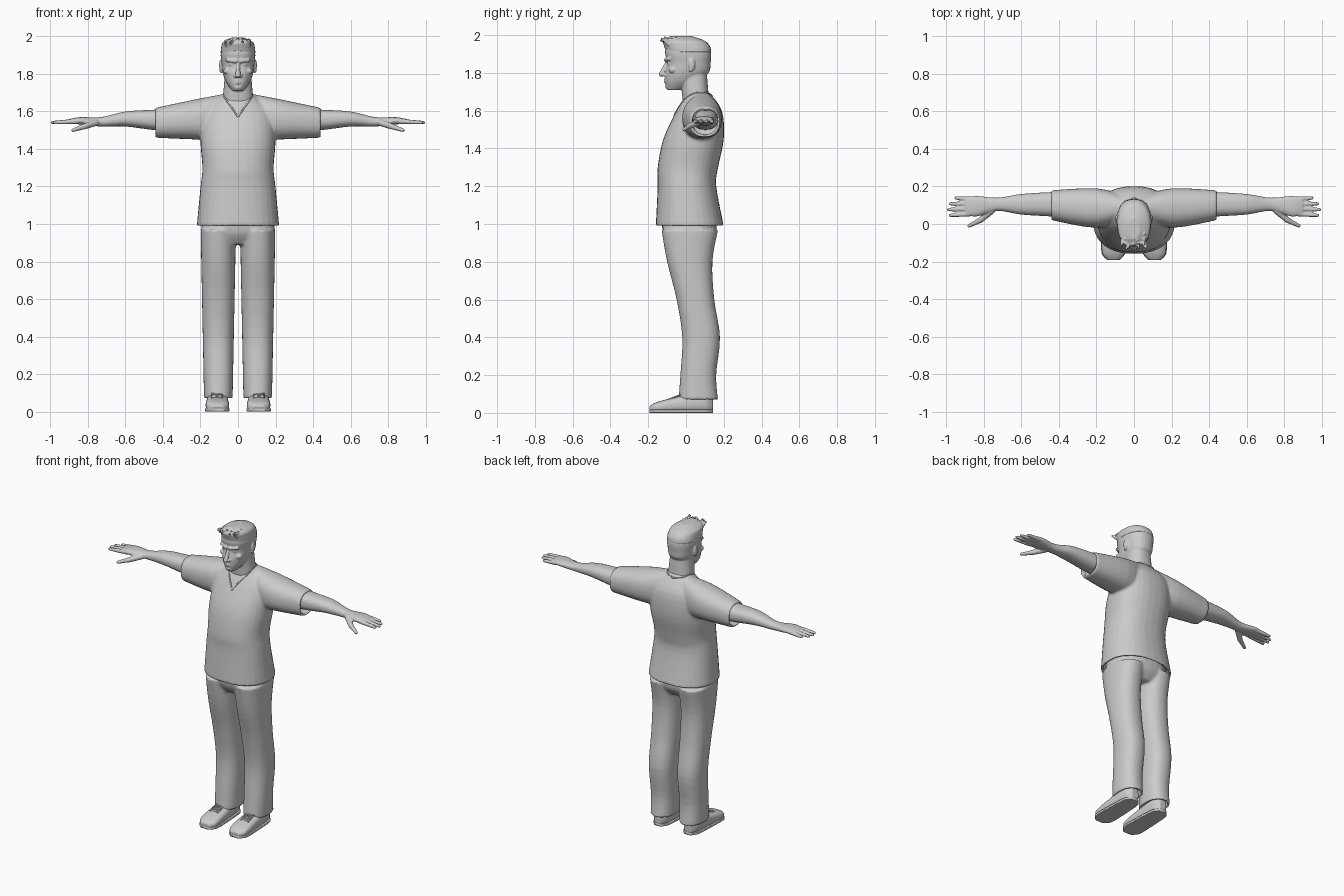
import bpy, bmesh, math, random
from mathutils import Vector, Matrix

random.seed(4)
cube = bpy.data.objects.get("Cube")
if cube:
    bpy.data.objects.remove(cube)

colour = (.6, .6, .6, 1)
grey = bpy.data.materials.new("plain grey")
grey.use_nodes = True
grey.diffuse_color = colour
grey.node_tree.nodes["Principled BSDF"].inputs["Base Color"].default_value = colour


def spline(points, steps=4):
    """Smooth Catmull-Rom path through points of any dimension."""
    points = [Vector(p) for p in points]
    points = [points[0]] + points + [points[-1]]
    result = []
    for before, start, end, after in zip(points, points[1:], points[2:], points[3:]):
        leave, arrive = (end - before) / 2, (after - start) / 2
        for step in range(steps):
            t = step / steps
            ease = t * t * (3 - 2 * t)
            result.append(start + (end - start) * ease + leave * (t * (1 - t) ** 2)
                          - arrive * (t * t * (1 - t)))
    return result + [points[-1]]


def loft(bm, axis, rings, side=1, power=2.3, hollow=0, count=32):
    """Rings are (position, a0, a1, b0, b1); hollow recesses the first end."""
    rings = spline(rings)
    if hollow:
        wall = .014
        position, a0, a1, b0, b1 = rings[0]
        inner = (a0 + wall, a1 - wall, b0 + wall, b1 - wall)
        rings = [(position + hollow, *inner), (position, *inner)] + rings
    loops = []
    for position, a0, a1, b0, b1 in rings:
        loop = []
        for i in range(count):
            angle = math.tau * i / count
            c, s = math.cos(angle), math.sin(angle)
            u = math.copysign(abs(c) ** (2 / power), c)
            v = math.copysign(abs(s) ** (2 / power), s)
            a = (a0 + a1 + (a1 - a0) * u) / 2
            b = (b0 + b1 + (b1 - b0) * v) / 2
            x, y, z = {"x": (position, a, b), "y": (a, position, b), "z": (a, b, position)}[axis]
            loop.append(bm.verts.new((x * side, y, z)))
        loops.append(loop)
    for lower, upper in zip(loops, loops[1:]):
        for i in range(count):
            bm.faces.new((lower[i - 1], lower[i], upper[i], upper[i - 1]))
    bm.faces.new(loops[0])
    bm.faces.new(loops[-1])


def centred(rows):
    """Turns (height, half width, front, back) into rings."""
    return [(height, -width, width, front, back) for height, width, front, back in rows]


def ball(bm, centre, radii, side=1):
    x, y, z = centre
    matrix = Matrix.Translation((x * side, y, z)) @ Matrix.Diagonal((*radii, 1))
    bmesh.ops.create_uvsphere(bm, u_segments=16, v_segments=10, radius=1, matrix=matrix)


def capsule(bm, start, end, radius, end_radius, side=1):
    start, end = [Vector((x * side, y, z)) for x, y, z in (start, end)]
    along = end - start
    turn = along.to_track_quat("Z", "Y").to_matrix().to_4x4()
    bmesh.ops.create_cone(bm, cap_ends=True, segments=14, radius1=radius, radius2=end_radius,
                          depth=along.length, matrix=Matrix.Translation((start + end) / 2) @ turn)
    ball(bm, start, [radius] * 3)
    ball(bm, end, [end_radius] * 3)


def finish(bm, name, voxel=0, smoothing=0):
    """Makes the object; a voxel size fuses its pieces into one smooth skin."""
    bmesh.ops.recalc_face_normals(bm, faces=bm.faces)
    for face in bm.faces:
        face.smooth = True
    mesh = bpy.data.meshes.new(name)
    bm.to_mesh(mesh)
    bm.free()
    mesh.materials.append(grey)
    part = bpy.data.objects.new(name, mesh)
    bpy.context.collection.objects.link(part)
    if voxel:
        blend = part.modifiers.new("blend", "REMESH")
        blend.mode = "VOXEL"
        blend.voxel_size = voxel
        blend.use_smooth_shade = True
        soften = part.modifiers.new("soften", "SMOOTH")
        soften.factor = .5
        soften.iterations = smoothing
    return part


SIDES = {"right": -1, "left": 1}

# Shirt: body and short sleeves, open at hem and cuffs
bm = bmesh.new()
loft(bm, "z", centred([(.99, .22, -.16, .2), (1.2, .2, -.15, .16), (1.3, .19, -.15, .17),
                       (1.45, .2, -.12, .2), (1.6, .18, -.05, .19), (1.7, .07, .01, .12)]),
     hollow=.04)
for side in SIDES.values():
    loft(bm, "x", [(.44, .02, .18, 1.46, 1.62), (.2, -.02, .19, 1.45, 1.67),
                   (.04, .03, .15, 1.45, 1.7)], side, hollow=-.05)
shirt = finish(bm, "shirt", .008, 6)

# Neckline band: a V in front, round behind, laid on the shirt
bpy.context.view_layer.update()
surface = shirt.evaluated_get(bpy.context.evaluated_depsgraph_get())
half = spline([(0, -.06, 1.57), (.08, .02, 1.69), (.06, .12, 1.7), (0, .15, 1.69)], 10)
path = half + [Vector((-p.x, p.y, p.z)) for p in half[-2:0:-1]]
path = [surface.closest_point_on_mesh(p)[1] for p in path]
bm = bmesh.new()
for start, end in zip(path, path[1:] + path[:1]):
    if (end - start).length > .001:
        capsule(bm, start, end, .005, .005)
finish(bm, "neckline_band", .0035, 3)

# Trousers: seat and two straight legs with open cuffs
bm = bmesh.new()
loft(bm, "z", centred([(.89, .12, -.08, .12), (.95, .19, -.12, .16), (1.03, .19, -.13, .16)]))
leg = [(.07, -.04, .17), (.2, -.03, .16), (.4, -.02, .18), (.6, -.05, .15), (.8, -.1, .14),
       (.97, -.13, .17)]
for side in SIDES.values():
    loft(bm, "z", [(z, .03 - .02 * z, .18 + .02 * z, front, back) for z, front, back in leg],
         side, hollow=.04)
finish(bm, "trousers", .008, 6)

# Arms with palms, fingers and thumbs
for name, side in SIDES.items():
    bm = bmesh.new()
    loft(bm, "x", [(.34, .03, .17, 1.5, 1.62), (.44, .04, .17, 1.5, 1.61),
                   (.6, .05, .16, 1.52, 1.6), (.73, .07, .14, 1.52, 1.57),
                   (.84, .04, .15, 1.53, 1.57), (.9, .05, .14, 1.54, 1.56)], side)
    for finger, reach in enumerate((.98, .99, .98, .95)):
        root = Vector((.86, .055 + .026 * finger, 1.547))
        tip = Vector((reach, .046 + .031 * finger, 1.541))
        middle = root.lerp(tip, .6)
        capsule(bm, root, middle, .014, .012, side)
        capsule(bm, middle, tip, .012, .009, side)
    knuckle = (.82, .02, 1.52)
    capsule(bm, (.76, .07, 1.54), knuckle, .018, .016, side)
    capsule(bm, knuckle, (.88, -.01, 1.5), .015, .01, side)
    finish(bm, name + "_arm", .005, 4)

# Head: skull, neck and facial features
bm = bmesh.new()
loft(bm, "z", centred([(1.71, .03, -.1, -.02), (1.75, .06, -.11, .06), (1.8, .08, -.11, .12),
                       (1.85, .087, -.1, .13), (1.92, .09, -.11, .13), (1.98, .05, -.07, .08)]))
loft(bm, "z", centred([(1.58, .09, -.01, .13), (1.68, .08, -.02, .12), (1.8, .07, -.03, .11)]))
capsule(bm, (0, -.1, 1.855), (0, -.13, 1.793), .009, .014)
ball(bm, (0, -.09, 1.73), (.026, .021, .018))
for side in SIDES.values():
    nostril, brow, brow_end = (.014, -.116, 1.79), (.012, -.108, 1.868), (.058, -.09, 1.874)
    ball(bm, nostril, (.01, .012, .009), side)
    capsule(bm, brow, brow_end, .01, .009, side)
    eye, cheek, ear, lobe = (.034, -.085, 1.85), (.055, -.07, 1.815), (.09, .03, 1.845), (.09, .025, 1.82)
    ball(bm, eye, (.015, .014, .011), side)
    ball(bm, cheek, (.023, .022, .018), side)
    ball(bm, ear, (.011, .019, .034), side)
    ball(bm, lobe, (.009, .01, .016), side)
    for lip in (1.764, 1.751):
        capsule(bm, (0, -.11, lip), (.024, -.102, 1.757), .007, .004, side)
finish(bm, "head", .004, 3)

# Hair: close cap with a raised, tufted front
bm = bmesh.new()
loft(bm, "z", centred([(1.91, .093, -.105, .133), (1.94, .09, -.115, .127),
                       (1.97, .08, -.12, .1), (1.995, .03, -.08, .03)]))
for tuft in range(60):
    x, y = random.uniform(-.065, .065), random.uniform(-.1, -.02)
    crown = 1.985 - 2.5 * x * x
    tip = (x * 1.1, y - random.uniform(.015, .035), crown + random.uniform(-.01, .007))
    capsule(bm, (x, y, crown - .025), tip, .009, .005)
finish(bm, "hair", .004, 1)


def shoe_rings(widen, height):
    """Rounded outline from heel to toe, with the top height given by a rule."""
    rings = []
    for i in range(13):
        along = .02 + .96 * i / 12
        rounding = (1 - abs(2 * along - 1) ** 6) ** .5
        width = (.052 + .015 * along) * rounding * widen
        rings.append((.15 - .35 * along, .11 - width, .11 + width, 0, height(along, rounding)))
    return rings


# Shoes: upper, sole and crossed laces
for name, side in SIDES.items():
    bm = bmesh.new()
    upper = shoe_rings(1, lambda along, rounding: (.115 - .07 * along ** 1.5) * rounding ** .3)
    loft(bm, "y", upper, side, 2.7)
    finish(bm, name + "_shoe", .005, 4)
    bm = bmesh.new()
    loft(bm, "y", shoe_rings(1.05, lambda along, rounding: .018), side, 7)
    finish(bm, name + "_sole")
    bm = bmesh.new()
    for row in range(4):
        y, z = -.03 - .016 * row, .095 - .006 * row
        for start, end in ((.085, .14), (.14, .085)):
            capsule(bm, (start, y, z), (end, y - .014, z - .005), .004, .004, side)
    finish(bm, name + "_laces")
